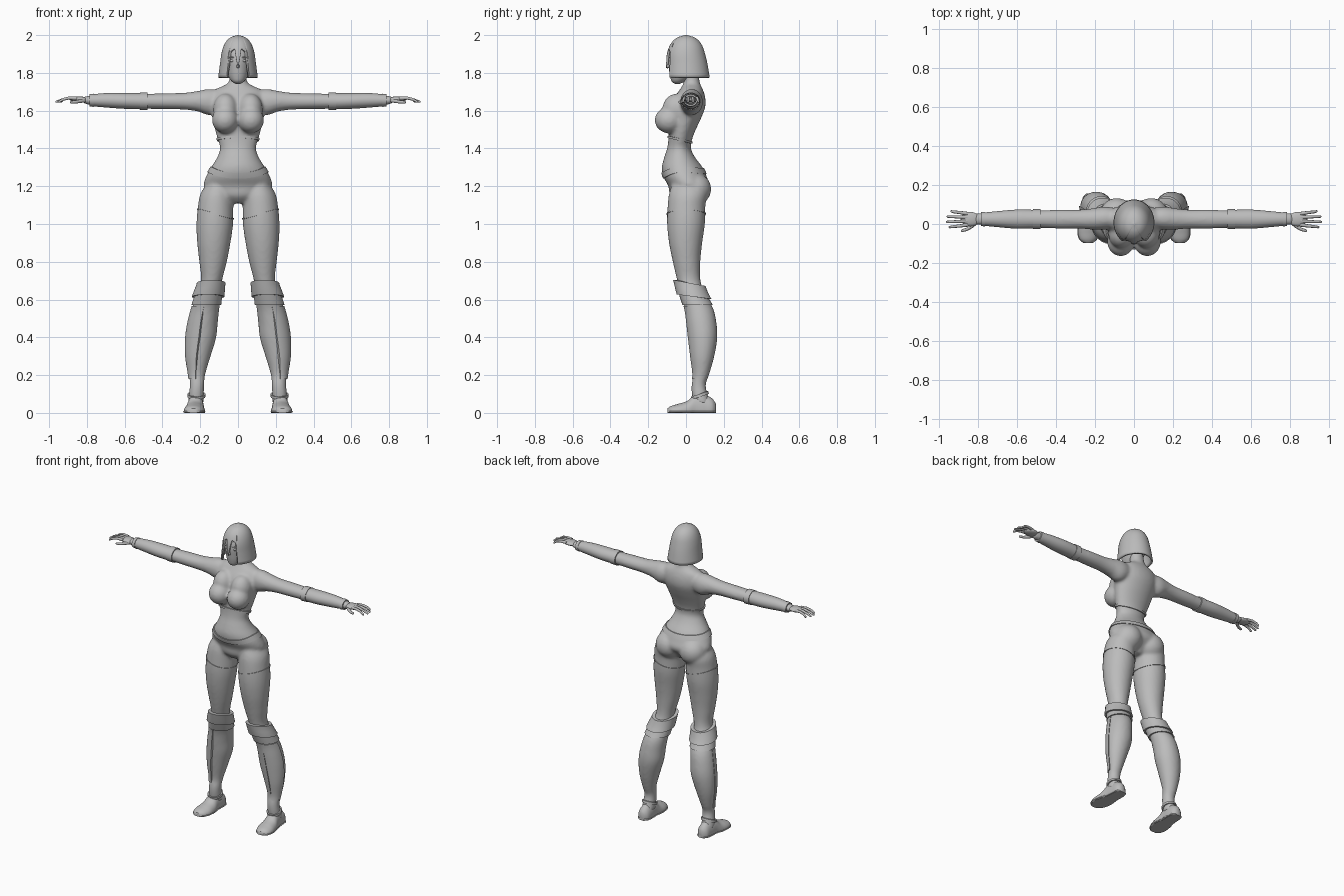
import bpy, bmesh
from math import sin, cos, pi, radians
from mathutils import Vector, Matrix

cube = bpy.data.objects.get("Cube")
if cube:
    bpy.data.objects.remove(cube, do_unlink=True)

GREY = (0.5, 0.5, 0.5, 1)
grey = bpy.data.materials.new("plain grey")
grey.use_nodes = True
grey.diffuse_color = GREY
grey.node_tree.nodes["Principled BSDF"].inputs["Base Color"].default_value = GREY

# Cross-sections: position along the axis, centre pair, radius pair
TORSO = [(1.11, 0, 0, .05, .05), (1.15, 0, 0, .13, .085), (1.2, 0, .015, .18, .108),
         (1.25, 0, -.005, .17, .115), (1.3, 0, -.02, .143, .108), (1.35, 0, -.033, .112, .083),
         (1.4, 0, -.037, .095, .063), (1.45, 0, -.03, .108, .063), (1.5, 0, -.02, .122, .072),
         (1.56, 0, -.005, .135, .085), (1.62, 0, .01, .148, .092), (1.67, 0, .02, .148, .082),
         (1.71, 0, .028, .125, .062), (1.74, 0, .03, .06, .045), (1.76, 0, .03, .046, .042),
         (1.82, 0, .02, .045, .042)]
LEG = [(.05, .222, .085, .042, .045), (.1, .22, .072, .04, .042), (.15, .217, .067, .038, .038),
       (.2, .217, .08, .043, .042), (.3, .21, .088, .065, .062), (.4, .195, .09, .08, .076),
       (.48, .185, .083, .078, .078), (.55, .172, .07, .073, .075), (.63, .155, .035, .064, .065),
       (.7, .14, .015, .056, .062), (.8, .132, .003, .073, .073), (.9, .128, -.002, .088, .088),
       (1, .123, 0, .097, .1), (1.1, .118, .003, .093, .1), (1.16, .112, .01, .087, .1),
       (1.22, .1, .01, .06, .08)]
ARM = [(.09, .03, 1.65, .05, .055), (.15, .03, 1.645, .06, .07), (.21, .026, 1.65, .055, .055),
       (.28, .025, 1.65, .049, .045), (.38, .025, 1.65, .049, .042), (.5, .025, 1.65, .045, .04),
       (.6, .025, 1.652, .046, .039), (.7, .025, 1.655, .038, .035), (.785, .025, 1.655, .03, .026),
       (.82, .025, 1.656, .03, .016)]
FOOT = [(-.098, .236, .01, .02, .014), (-.08, .236, .01, .042, .026), (-.04, .232, .01, .055, .038),
        (.01, .228, .01, .052, .055), (.05, .225, .02, .044, .08), (.1, .222, .02, .042, .075),
        (.14, .222, .02, .036, .055), (.158, .222, .02, .018, .03)]
HEAD = [(1.742, 0, -.045, .012, .012), (1.752, 0, -.042, .03, .032), (1.78, 0, -.026, .05, .058),
        (1.82, 0, -.01, .062, .08), (1.87, 0, -.005, .068, .088), (1.92, 0, 0, .068, .082),
        (1.96, 0, 0, .05, .06), (1.975, 0, 0, .02, .02)]
HAIR = [(1.775, 0, .008, .105, .118), (1.85, 0, .004, .095, .109), (1.9, 0, 0, .088, .101),
        (1.94, 0, 0, .077, .088), (1.97, 0, 0, .06, .068), (1.99, 0, 0, .036, .04),
        (2, 0, 0, .004, .004)]


def sample(secs, t):
    """Smoothly interpolate a cross-section at t."""
    t = min(max(t, secs[0][0]), secs[-1][0])
    last = len(secs) - 1
    i = next(k for k in range(last) if t <= secs[k + 1][0])

    def slope(k, c):
        p, q = secs[max(k - 1, 0)], secs[min(k + 1, last)]
        return (q[c] - p[c]) / (q[0] - p[0])

    h = secs[i + 1][0] - secs[i][0]
    u = (t - secs[i][0]) / h
    ease = u * u * (3 - 2 * u)
    return [secs[i][c] * (1 - ease) + secs[i + 1][c] * ease
            + h * u * (1 - u) * ((1 - u) * slope(i, c) - u * slope(i + 1, c)) for c in range(1, 5)]


def point(secs, axis, t, a, off=0):
    """Point on a lofted surface; angle zero faces front or down."""
    ca, cb, ra, rb = sample(secs, t)
    u, v = ca + (ra + off) * sin(a), cb - (rb + off) * cos(a)
    return Vector({"x": (t, u, v), "y": (u, t, v), "z": (u, v, t)}[axis])


def skin(bm, rings, closed=True):
    """Join rows of points with quads."""
    rows = [[bm.verts.new(p) for p in ring] for ring in rings]
    n = len(rows[0])
    for r, s in zip(rows, rows[1:]):
        for j in range(n if closed else n - 1):
            k = (j + 1) % n
            bm.faces.new((r[j], r[k], s[k], s[j]))
    return rows


def loft(bm, secs, axis, side=1, steps=40, n=32, floor=None):
    a, b = secs[0][0], secs[-1][0]
    rings = []
    for i in range(steps + 1):
        ring = [point(secs, axis, a + (b - a) * i / steps, 2 * pi * j / n) for j in range(n)]
        for p in ring:
            p.x *= side
            if floor is not None:
                p.z = max(p.z, floor)
        rings.append(ring)
    rows = skin(bm, rings)
    bm.faces.new(rows[0])
    bm.faces.new(rows[-1])


def ball(bm, centre, size):
    m = Matrix.Translation(centre) @ Matrix.Diagonal((*size, 1))
    bmesh.ops.create_uvsphere(bm, u_segments=24, v_segments=16, radius=1, matrix=m)


def finish(bm, name, mirror=False, angle=40):
    bmesh.ops.recalc_face_normals(bm, faces=bm.faces)
    me = bpy.data.meshes.new(name)
    bm.to_mesh(me)
    bm.free()
    ob = bpy.data.objects.new(name, me)
    bpy.context.collection.objects.link(ob)
    me.materials.append(grey)
    if mirror:
        ob.modifiers.new("mirror", "MIRROR")
    bpy.ops.object.select_all(action="DESELECT")
    ob.select_set(True)
    bpy.context.view_layer.objects.active = ob
    bpy.ops.object.shade_smooth_by_angle(angle=radians(angle))
    return ob


def band(name, secs, axis, low, high, off, mirror=True, arc=None, rows=2, n=48):
    """Thin raised strip that follows a lofted surface."""
    bm = bmesh.new()
    a0, a1 = arc or (0, 2 * pi)
    rings = []
    for i in range(n + (1 if arc else 0)):
        a = a0 + (a1 - a0) * i / n
        lo, hi = low(a), high(a)
        ts = [lo + (hi - lo) * k / rows for k in range(rows + 1)]
        rings.append([point(secs, axis, ts[0], a, -.012)] + [point(secs, axis, t, a, off) for t in ts]
                     + [point(secs, axis, ts[-1], a, -.012)])
    if not arc:
        rings.append(rings[0])
    skin(bm, rings)
    bmesh.ops.remove_doubles(bm, verts=bm.verts, dist=1e-5)
    bmesh.ops.holes_fill(bm, edges=bm.edges)
    return finish(bm, name, mirror)


def level(z):
    return lambda a: z


# Body: limbs, trunk and bust fused into one smooth skin
bm = bmesh.new()
loft(bm, TORSO, "z", steps=60, n=40)
for s in (1, -1):
    loft(bm, LEG, "z", s, steps=70)
    loft(bm, ARM, "x", s, steps=50)
    ball(bm, (s * .068, -.09, 1.55), (.07, .076, .07))
    ball(bm, (s * .066, -.05, 1.605), (.066, .076, .085))
    ball(bm, (s * .088, .048, 1.185), (.088, .086, .085))
body = finish(bm, "body")
remesh = body.modifiers.new("fuse", "REMESH")
remesh.mode = "VOXEL"
remesh.voxel_size = .009
remesh.use_smooth_shade = True
relax = body.modifiers.new("relax", "SMOOTH")
relax.factor, relax.iterations = .5, 8

# Clothing edges
band("top_hem", TORSO, "z", lambda a: 1.44 + .015 * cos(a), lambda a: 1.452 + .015 * cos(a), .006, False)
band("belt", TORSO, "z", lambda a: 1.275 - .035 * max(cos(a), 0) ** 2 - .01 * max(-cos(a), 0),
     lambda a: 1.305 - .035 * max(cos(a), 0) ** 2 - .01 * max(-cos(a), 0), .005, False)
band("stocking_edge", LEG, "z", lambda a: 1.05 + .025 * sin(a), lambda a: 1.057 + .025 * sin(a), .003)
band("boot_cuff", LEG, "z", lambda a: .615 + .012 * cos(a), lambda a: .688 + .016 * cos(a), .02, rows=4)
band("boot_upper", LEG, "z", level(.57), level(.63), .008)
band("shin_plate", LEG, "z", level(.18), level(.565), .005, arc=(.15, 1.6), rows=24, n=12)
band("ankle_strap", LEG, "z", lambda a: .085 - .015 * cos(a), lambda a: .1 - .015 * cos(a), .007)
band("elbow_cuff", ARM, "x", level(.48), level(.52), .006)
band("forearm_glove", ARM, "x", level(.52), level(.785), .003, rows=12)
band("wrist_cuff", ARM, "x", level(.765), level(.787), .006)

# Feet with flat soles
bm = bmesh.new()
loft(bm, FOOT, "y", floor=0)
finish(bm, "foot", True, 50)
bm = bmesh.new()
loft(bm, [(t, a, .006, ra + .004, .009) for t, a, b, ra, rb in FOOT], "y", floor=0)
finish(bm, "sole", True, 50)


# Hands
def finger(bm, path, radius):
    """Tapered tube through a short path."""
    rings = []
    for i, p in enumerate(path):
        d = (Vector(path[min(i + 1, len(path) - 1)]) - Vector(path[max(i - 1, 0)])).normalized()
        across = d.cross(Vector((0, 0, 1))).normalized()
        up = across.cross(d)
        r = radius * (1 - .12 * i)
        rings.append([Vector(p) + r * (across * cos(k * pi / 5) + up * sin(k * pi / 5)) for k in range(10)])
    rows = skin(bm, rings)
    bm.faces.new(rows[0])
    bm.faces.new(rows[-1])
    ball(bm, path[-1], (r, r, r))


bm = bmesh.new()
ball(bm, (.842, .025, 1.66), (.05, .037, .015))
for k, tip in enumerate((.938, .957, .96, .947)):
    y = .053 - .019 * k
    spread = .006 - .004 * k
    finger(bm, [(.855, y, 1.665), (.895, y + spread, 1.667),
                (.925, y + spread * 1.5, 1.66), (tip, y + spread * 2, 1.648)], .0095)
finger(bm, [(.81, .01, 1.655), (.835, -.012, 1.65), (.86, -.028, 1.646), (.882, -.034, 1.645)], .011)
finish(bm, "hand", True, 60)

# Head and face
bm = bmesh.new()
loft(bm, HEAD, "z")
finish(bm, "head", angle=60)
bm = bmesh.new()
ball(bm, (0, -.09, 1.835), (.009, .014, .01))
ball(bm, (0, -.088, 1.852), (.006, .01, .024))
finish(bm, "nose", angle=60)
bm = bmesh.new()
for z, w in ((1.806, .02), (1.799, .017)):
    ball(bm, (0, -.072, z), (w, .011, .005))
finish(bm, "lips", angle=60)
bm = bmesh.new()
ball(bm, (.029, -.077, 1.864), (.015, .01, .007))
finish(bm, "eye", True, 60)
bm = bmesh.new()
ball(bm, (.03, -.078, 1.882), (.021, .01, .004))
finish(bm, "brow", True, 60)


# Bobbed hair with a pointed forelock between two openings
def hem(a):
    d = abs((a + pi) % (2 * pi) - pi) * 180 / pi
    if d < 13:
        return 1.825 + .105 * d / 13
    return 1.93 - .02 * (d - 13) / 20 if d < 35 else 1.775


bm = bmesh.new()
angles = [2 * pi * k / 144 for k in range(144)]
skin(bm, [[point(HAIR, "z", hem(a) + (2 - hem(a)) * (1 - (1 - i / 24) ** 2), a) for a in angles]
          for i in range(25)])
bmesh.ops.holes_fill(bm, edges=[e for e in bm.edges if all(v.co.z > 1.99 for v in e.verts)])
hair = finish(bm, "hair", angle=50)
shell = hair.modifiers.new("thickness", "SOLIDIFY")
shell.thickness = .012
shell.offset = -1
